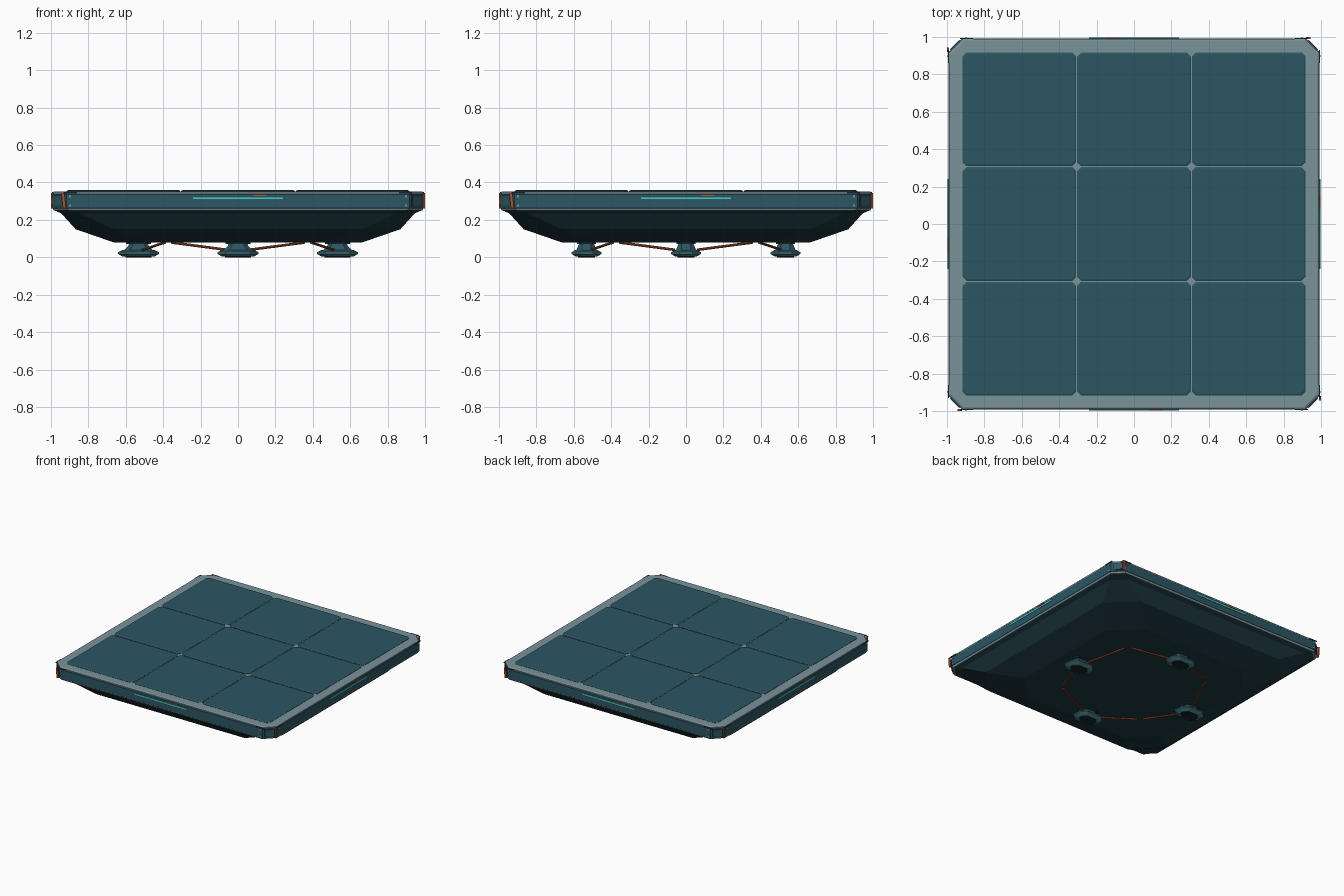
import bpy, bmesh, math
from mathutils import Vector, Matrix

cube = bpy.data.objects.get("Cube")
if cube:
    bpy.data.objects.remove(cube, do_unlink=True)


def material(name, rgb):
    m = bpy.data.materials.new(name)
    m.use_nodes = True
    m.diffuse_color = (*rgb, 1)
    bsdf = m.node_tree.nodes["Principled BSDF"]
    bsdf.inputs["Base Color"].default_value = (*rgb, 1)
    bsdf.inputs["Roughness"].default_value = 0.7
    return m


TEAL = material("teal", (0.025, 0.093, 0.125))
GREY = material("pale grey teal", (0.195, 0.292, 0.32))
DARK = material("dark teal", (0.013, 0.042, 0.054))
BLACK = material("near black teal", (0.007, 0.018, 0.023))
RIM = material("mid teal", (0.06, 0.2, 0.23))
CYAN = material("glowing cyan", (0.07, 0.65, 0.6))
ORANGE = material("burnt orange", (0.45, 0.085, 0.025))


def finish(name, bm, mats):
    bmesh.ops.recalc_face_normals(bm, faces=bm.faces)
    mesh = bpy.data.meshes.new(name)
    bm.to_mesh(mesh)
    bm.free()
    for m in mats:
        mesh.materials.append(m)
    ob = bpy.data.objects.new(name, mesh)
    bpy.context.collection.objects.link(ob)
    return ob


def loft(name, rings, mats, bands=None, loc=(0, 0)):
    """Stack of corner-cut rectangles (half x, half y, cut, z)."""
    bm = bmesh.new()
    loops = []
    for hx, hy, c, z in rings:
        pts = []
        for sx, sy in ((1, 1), (-1, 1), (-1, -1), (1, -1)):
            pair = [(sx * hx, sy * (hy - c)), (sx * (hx - c), sy * hy)]
            pts += pair if sx * sy > 0 else pair[::-1]
        loops.append([bm.verts.new((x + loc[0], y + loc[1], z)) for x, y in pts])
    for b, (lo, hi) in enumerate(zip(loops, loops[1:])):
        for i in range(8):
            j = (i + 1) % 8
            f = bm.faces.new((lo[i], lo[j], hi[j], hi[i]))
            f.material_index = bands[b] if bands else 0
    bm.faces.new(loops[0][::-1]).material_index = bands[0] if bands else 0
    bm.faces.new(loops[-1]).material_index = bands[-1] if bands else 0
    return finish(name, bm, mats)


def box(name, size, loc, turn, mat, tilt=0):
    """Box placed on the front side, then turned about z to another side."""
    bm = bmesh.new()
    bmesh.ops.create_cube(bm, size=1)
    bm.transform(Matrix.Rotation(turn, 4, "Z") @ Matrix.Translation(loc)
                 @ Matrix.Rotation(tilt, 4, "Y") @ Matrix.Diagonal((*size, 1)))
    return finish(name, bm, [mat])


def rod(name, a, b, radius, mat):
    a, b = Vector(a), Vector(b)
    bm = bmesh.new()
    bmesh.ops.create_cone(bm, cap_ends=True, segments=8, radius1=radius,
                          radius2=radius, depth=(b - a).length)
    bm.transform(Matrix.Translation((a + b) / 2)
                 @ (b - a).to_track_quat("Z", "Y").to_matrix().to_4x4())
    return finish(name, bm, [mat])


def square(h, c, z):
    return (h, h, c, z)


# Underside hull, side band and top frame
loft("hull", [square(0.665, 0.2, 0.08), square(0.868, 0.2, 0.15),
              square(0.945, 0.1, 0.235), square(0.985, 0.08, 0.252)], [DARK])
loft("lower_trim", [square(0.985, 0.078, 0.25), square(0.99, 0.078, 0.262)], [GREY])
loft("side_band", [square(0.985, 0.076, 0.258), square(0.993, 0.076, 0.264),
                   square(0.993, 0.076, 0.336), square(0.985, 0.076, 0.342)], [TEAL])
loft("top_frame", [square(0.99, 0.076, 0.339), square(0.99, 0.076, 0.348),
                   square(0.982, 0.074, 0.353)], [GREY])

# Nine deck tiles with cut corners
PITCH = 0.613
for i in (-1, 0, 1):
    for j in (-1, 0, 1):
        h = PITCH / 2 - 0.003
        loft("deck_tile", [(h, h, 0.02, 0.345), (h, h, 0.02, 0.355),
                           (h - 0.008, h - 0.008, 0.018, 0.359)],
             [TEAL], loc=(i * PITCH, j * PITCH))

# Details repeated on each side
for k in range(4):
    t = k * math.pi / 2
    box("light_strip", (0.48, 0.006, 0.01), (0, -0.994, 0.316), t, CYAN)
    box("orange_tag", (0.07, 0.006, 0.007), (0.115, -0.994, 0.331), t, ORANGE)
    box("corner_bracket", (0.016, 0.01, 0.08), (-0.932, -0.995, 0.302), t, ORANGE, -0.1)
    for s in (-1, 1):
        box("edge_clip", (0.07, 0.006, 0.008), (s * 0.895, -0.992, 0.344), t, DARK)
        for z in (0.277, 0.327):
            box("rivet", (0.012, 0.006, 0.012), (s * 0.898, -0.994, z), t, GREY)
    # Plate on the cut corner
    d = (2 * 0.993 - 0.076) / math.sqrt(2)
    box("corner_plate", (0.075, 0.008, 0.06), (0, -d, 0.302), t + math.pi / 4, DARK)
    box("corner_plate_face", (0.062, 0.009, 0.048), (0, -d - 0.001, 0.302),
        t + math.pi / 4, TEAL)

# Four landing feet and the braces that join them to the hull
for k in range(4):
    t = k * math.pi / 2
    turn = Matrix.Rotation(t, 3, "Z")
    p = turn @ Vector((0, -0.532, 0))
    at = (p.x, p.y)
    loft("foot_pad", [(0.083, 0.055, 0.035, 0.003), (0.11, 0.08, 0.045, 0.018),
                      (0.11, 0.08, 0.045, 0.027), (0.088, 0.06, 0.035, 0.038)],
         [RIM, TEAL], [0, 0, 1], at)
    loft("foot_sole", [(0.07, 0.045, 0.03, 0), (0.07, 0.045, 0.03, 0.006)],
         [BLACK], loc=at)
    loft("foot_stem", [(0.078, 0.055, 0.03, 0.036), (0.055, 0.045, 0.02, 0.06),
                       (0.05, 0.04, 0.02, 0.073)], [TEAL], loc=at)
    loft("foot_collar", [(0.066, 0.052, 0.02, 0.07), (0.066, 0.052, 0.02, 0.085)],
         [DARK], loc=at)
    for s in (-1, 1):
        rod("brace", turn @ Vector((s * 0.06, -0.51, 0.04)),
            turn @ Vector((s * 0.355, -0.39, 0.079)), 0.007, ORANGE)
